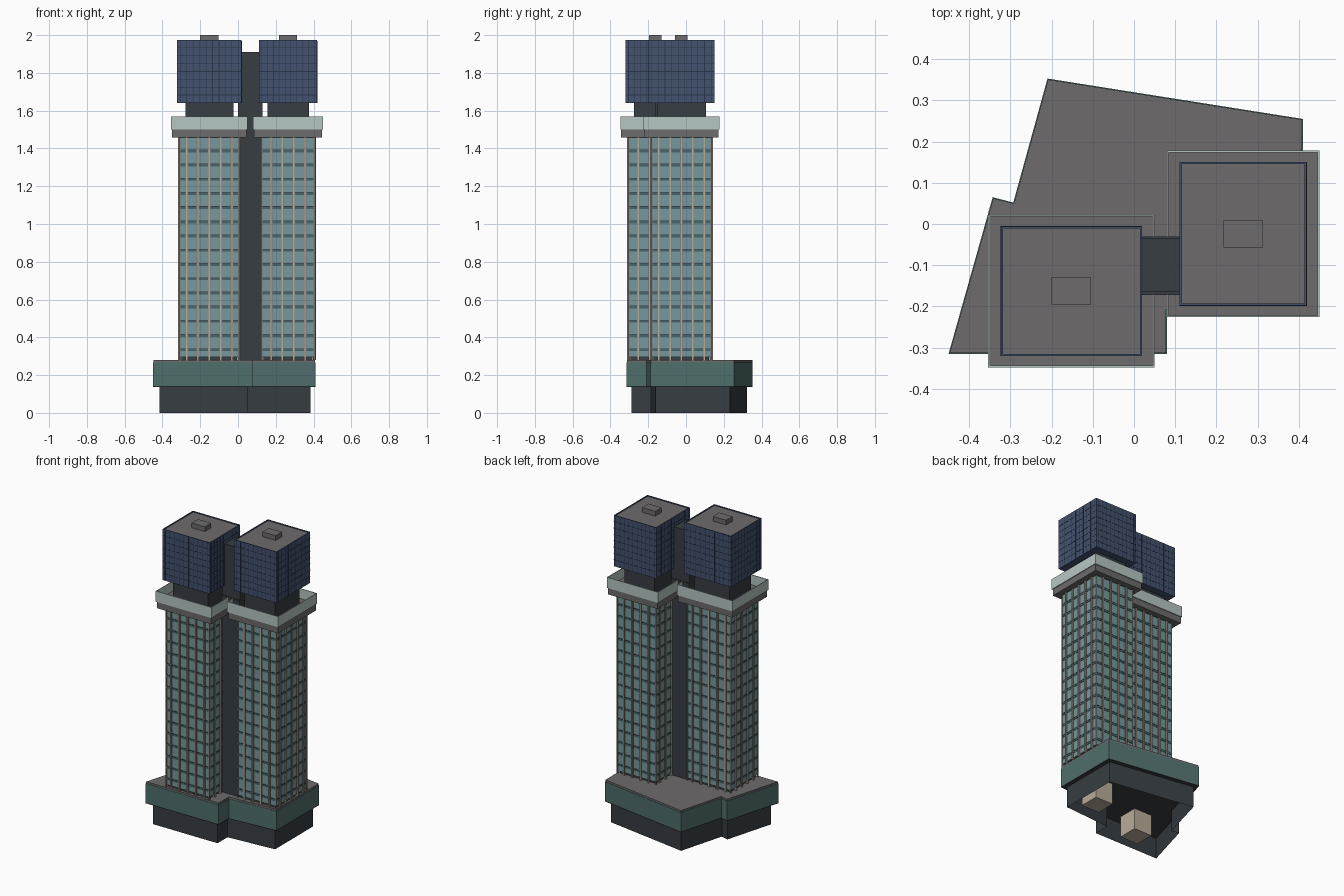
import bpy
import bmesh
from mathutils import Matrix, Vector

cube = bpy.data.objects.get("Cube")
if cube:
    bpy.data.objects.remove(cube)


def material(name, hexa):
    srgb = [int(hexa[i:i + 2], 16) / 255 for i in (0, 2, 4)]
    col = [c / 12.92 if c < 0.04 else ((c + 0.055) / 1.055) ** 2.4 for c in srgb] + [1]
    m = bpy.data.materials.new(name)
    m.use_nodes = True
    m.diffuse_color = col
    bsdf = next(n for n in m.node_tree.nodes if n.type == "BSDF_PRINCIPLED")
    bsdf.inputs["Base Color"].default_value = col
    return m


GLASS = material("pale_teal_glass", "77999e")
SPANDREL = material("deep_teal_spandrel", "456569")
PODIUM = material("podium_green", "4f6e6c")
DARK = material("charcoal", "373d43")
GREY = material("roof_grey", "6d6b6c")
WHITE = material("pale_parapet", "b6c7c3")
BLUE = material("navy_cladding", "43526f")
LINE = material("navy_joint", "2a3448")
BEIGE = material("beige_stone", "b9ad9a")
FIN = material("taupe_fin", "857d76")


def finish(name, bm, *mats):
    me = bpy.data.meshes.new(name)
    bm.to_mesh(me)
    bm.free()
    for m in mats:
        me.materials.append(m)
    ob = bpy.data.objects.new(name, me)
    bpy.context.scene.collection.objects.link(ob)
    return ob


def add_box(bm, x0, x1, y0, y1, z0, z1):
    mat = Matrix.Translation(((x0 + x1) / 2, (y0 + y1) / 2, (z0 + z1) / 2))
    mat = mat @ Matrix.Diagonal((x1 - x0, y1 - y0, z1 - z0, 1))
    bmesh.ops.create_cube(bm, size=1, matrix=mat)


def box(name, mat, *dims):
    bm = bmesh.new()
    add_box(bm, *dims)
    return finish(name, bm, mat)


def around(cx, cy, hx, hy, z0, z1):
    return cx - hx, cx + hx, cy - hy, cy + hy, z0, z1


def tray(name, dims, rim, depth, wall, floor):
    """Box whose top is inset and sunk, leaving a parapet."""
    bm = bmesh.new()
    add_box(bm, *dims)
    bm.normal_update()
    top = max(bm.faces, key=lambda f: f.calc_center_median().z)
    bmesh.ops.inset_region(bm, faces=[top], thickness=rim)
    ext = bmesh.ops.extrude_discrete_faces(bm, faces=[top])["faces"][0]
    ext.material_index = 1
    bmesh.ops.translate(bm, verts=ext.verts, vec=(0, 0, -depth))
    return finish(name, bm, wall, floor)


def prism(name, outline, z0, z1, mat, open_bottom=False):
    bm = bmesh.new()
    face = bm.faces.new([bm.verts.new((x, y, z0)) for x, y in outline])
    ext = bmesh.ops.extrude_face_region(bm, geom=[face])["geom"]
    bmesh.ops.translate(bm, vec=(0, 0, z1 - z0),
                        verts=[g for g in ext if isinstance(g, bmesh.types.BMVert)])
    if open_bottom:
        low = [f for f in bm.faces if all(abs(v.co.z - z0) < 1e-5 for v in f.verts)]
        bmesh.ops.delete(bm, geom=low, context="FACES_ONLY")
    bmesh.ops.recalc_face_normals(bm, faces=bm.faces)
    return finish(name, bm, mat)


def shrink(outline, d):
    """Offset a counter-clockwise outline inward by d."""
    pts = [Vector(p) for p in outline]
    res = []
    for i, p in enumerate(pts):
        a = (p - pts[i - 1]).normalized()
        b = (pts[(i + 1) % len(pts)] - p).normalized()
        na, nb = Vector((-a.y, a.x)), Vector((-b.y, b.x))
        res.append(p + (na + nb) * d / (1 + na.dot(nb)))
    return res


def bars(bm, cx, cy, hx, hy, offsets_x, offsets_y, width, out, z0, z1):
    """Vertical strips on all four faces."""
    w = width / 2
    for s in (-1, 1):
        for o in offsets_x:
            add_box(bm, *around(cx + o, cy + s * hy, w, out, z0, z1))
        for o in offsets_y:
            add_box(bm, *around(cx + s * hx, cy + o, out, w, z0, z1))


# Podium: open recessed base, green fascia and grey roof
outline = [(-0.45, -0.315), (0.08, -0.315), (0.08, -0.21), (0.41, -0.187),
           (0.41, 0.255), (-0.21, 0.353), (-0.293, 0.052), (-0.343, 0.065)]
prism("base_walls", shrink(outline, 0.027), 0, 0.14, DARK, True)
prism("podium_soffit", outline, 0.138, 0.143, DARK)
prism("podium_fascia", outline, 0.143, 0.268, PODIUM)
prism("podium_roof", shrink(outline, 0.002), 0.268, 0.28, GREY)

# Shared service core between the towers
box("core_lower", DARK, 0, 0.13, -0.172, -0.03, 0.28, 1.57)
box("core_upper", DARK, 0, 0.13, -0.165, -0.035, 1.57, 1.91)


def fin_offsets(h):
    n = 5 if h > 0.155 else 4
    return [(i - (n - 1) / 2) * 0.06 for i in range(n)]


def tower(side, cx, cy, hx, hy):
    gx, gy = hx - 0.008, hy - 0.008
    box(side + "_lobby_core", BEIGE, *around(cx, cy, 0.065, 0.065, 0, 0.139))
    box(side + "_ground_recess", DARK, *around(cx, cy, gx - 0.01, gy - 0.01, 0.28, 0.3))
    box(side + "_glass_shaft", GLASS, *around(cx, cy, gx, gy, 0.295, 1.46))

    # Floor bands with a dark joint along the top
    bands, joints = bmesh.new(), bmesh.new()
    for i in range(16):
        z = 0.327 + i * 0.0752
        top = min(z + 0.015, 1.459)
        add_box(bands, *around(cx, cy, gx + 0.002, gy + 0.002, z, top))
        add_box(joints, *around(cx, cy, gx + 0.003, gy + 0.003, top - 0.003, top))
    finish(side + "_floor_bands", bands, SPANDREL)
    finish(side + "_floor_joints", joints, DARK)

    # Fins: taupe ribs with a stone facing, plus slim corner posts
    ox, oy = fin_offsets(hx), fin_offsets(hy)
    ribs, facing = bmesh.new(), bmesh.new()
    bars(ribs, cx, cy, gx, gy, ox, oy, 0.013, 0.006, 0.28, 1.46)
    bars(ribs, cx, cy, gx, gy, (-gx, gx), (-gy, gy), 0.008, 0.004, 0.28, 1.46)
    bars(facing, cx, cy, gx, gy, ox, oy, 0.007, 0.009, 0.28, 1.46)
    finish(side + "_ribs", ribs, FIN)
    finish(side + "_rib_facings", facing, BEIGE)

    # Terrace collar
    box(side + "_collar_slab", GREY, *around(cx, cy, hx + 0.032, hy + 0.032, 1.457, 1.5))
    tray(side + "_collar_parapet", around(cx, cy, hx + 0.037, hy + 0.037, 1.5, 1.57),
         0.006, 0.065, WHITE, GREY)

    # Recessed neck and clad crown
    box(side + "_neck", DARK, *around(cx, cy, hx - 0.038, hy - 0.036, 1.5, 1.645))
    bx, by = hx + 0.006, hy + 0.009
    tray(side + "_crown", around(cx, cy, bx, by, 1.64, 1.975), 0.007, 0.006, BLUE, GREY)
    seams = bmesh.new()
    for i in range(1, 8):
        z = 1.64 + i * 0.0415
        add_box(seams, *around(cx, cy, bx + 0.001, by + 0.001, z, z + 0.003))
    cols = [(i - 4.5) / 5 for i in range(10)]
    bars(seams, cx, cy, bx, by, [c * bx for c in cols], [c * by for c in cols],
         0.003, 0.001, 1.641, 1.968)
    finish(side + "_crown_seams", seams, LINE)
    box(side + "_rooftop_unit", GREY, *around(cx, cy, 0.048, 0.033, 1.965, 2.0))


tower("right", -0.152, -0.163, 0.165, 0.148)
tower("left", 0.265, -0.024, 0.148, 0.165)
